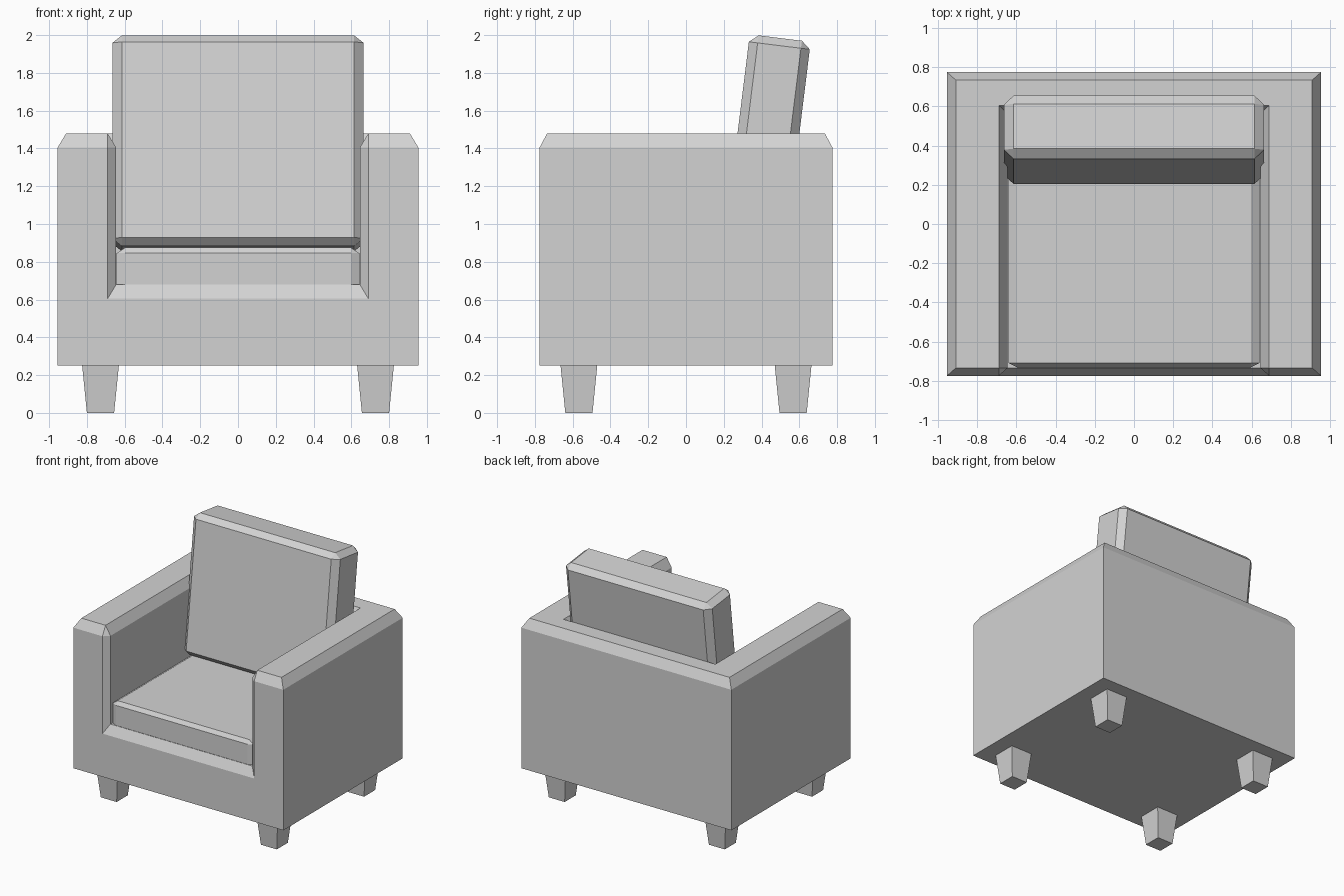
import bpy
import bmesh
from math import radians
from mathutils import Matrix, Vector
from itertools import product

cube = bpy.data.objects.get("Cube")
if cube:
    bpy.data.objects.remove(cube, do_unlink=True)

# One plain upholstery colour
grey = bpy.data.materials.new("light_grey")
grey.use_nodes = True
colour = (0.65, 0.65, 0.65, 1)
grey.diffuse_color = colour
grey.node_tree.nodes["Principled BSDF"].inputs["Base Color"].default_value = colour


def finish(name, bm):
    bmesh.ops.recalc_face_normals(bm, faces=bm.faces[:])
    mesh = bpy.data.meshes.new(name)
    bm.to_mesh(mesh)
    bm.free()
    mesh.materials.append(grey)
    obj = bpy.data.objects.new(name, mesh)
    bpy.context.collection.objects.link(obj)
    return obj


def cushion(name, size, chamfer, location, tilt=0):
    """Box with every edge chamfered by its own amount per axis."""
    bm = bmesh.new()
    scale = Matrix.Diagonal((*chamfer, 1))
    bmesh.ops.create_cube(bm, size=1)
    for v in bm.verts:
        v.co = Vector(v.co[i] * size[i] / chamfer[i] for i in range(3))
    bmesh.ops.bevel(bm, geom=bm.edges[:], offset=1, segments=1,
                    affect='EDGES', clamp_overlap=False)
    place = Matrix.Translation(location) @ Matrix.Rotation(tilt, 4, 'X')
    bm.transform(place @ scale)
    return finish(name, bm)


def armchair_body():
    """Block with an open seat well; the top rim and front opening are chamfered."""
    xs = (-0.955, -0.645, 0.645, 0.955)
    ys = (-0.775, 0.565, 0.775)
    zs = (0.25, 0.68, 1.48)
    chamfer = (0.045, 0.04, 0.075)
    cells = set(product(range(3), range(2), range(2))) - {(1, 0, 1)}
    bm = bmesh.new()

    # Outer skin of the filled cells
    for cell in cells:
        for axis, side in product(range(3), (0, 1)):
            beside = list(cell)
            beside[axis] += 2 * side - 1
            if tuple(beside) in cells:
                continue
            a, b = [i for i in range(3) if i != axis]
            corners = []
            for da, db in ((0, 0), (1, 0), (1, 1), (0, 1)):
                p = list(cell)
                p[axis] += side
                p[a] += da
                p[b] += db
                corners.append(bm.verts.new((xs[p[0]], ys[p[1]], zs[p[2]])))
            bm.faces.new(corners)
    bmesh.ops.remove_doubles(bm, verts=bm.verts[:], dist=0.001)
    bmesh.ops.recalc_face_normals(bm, faces=bm.faces[:])
    bmesh.ops.dissolve_limit(bm, angle_limit=0.02, verts=bm.verts[:],
                             edges=bm.edges[:])

    # Chamfer the rim and the front opening
    def on_rim(v):
        return v.co.z > zs[2] - 0.01

    def on_opening(v):
        return v.co.y < ys[0] + 0.01 and abs(v.co.x) < 0.7

    rim = [e for e in bm.edges
           if all(map(on_rim, e.verts)) or all(map(on_opening, e.verts))]
    bm.transform(Matrix.Diagonal((*(1 / c for c in chamfer), 1)))
    bmesh.ops.bevel(bm, geom=rim, offset=1, segments=1,
                    affect='EDGES', clamp_overlap=False)
    bm.transform(Matrix.Diagonal((*chamfer, 1)))
    return finish("armchair_body", bm)


def leg(name, x, y):
    """Square foot tapering towards the floor."""
    bm = bmesh.new()
    bmesh.ops.create_cube(bm, size=1)
    for v in bm.verts:
        top = v.co.z > 0
        half = 0.097 if top else 0.072
        v.co = (x + 2 * v.co.x * half, y + 2 * v.co.y * half, 0.25 if top else 0)
    return finish(name, bm)


armchair_body()
cushion("seat_cushion", (1.284, 1.29, 0.225), (0.045, 0.023, 0.03),
        (0, -0.087, 0.763))
cushion("back_cushion", (1.33, 0.325, 1.123), (0.05, 0.047, 0.04),
        (0, 0.43, 1.427), radians(-7.05))

# Four legs
for (side, x), (end, y) in product((("left", 0.728), ("right", -0.728)),
                                   (("front", -0.567), ("back", 0.567))):
    leg(f"{end}_{side}_leg", x, y)
